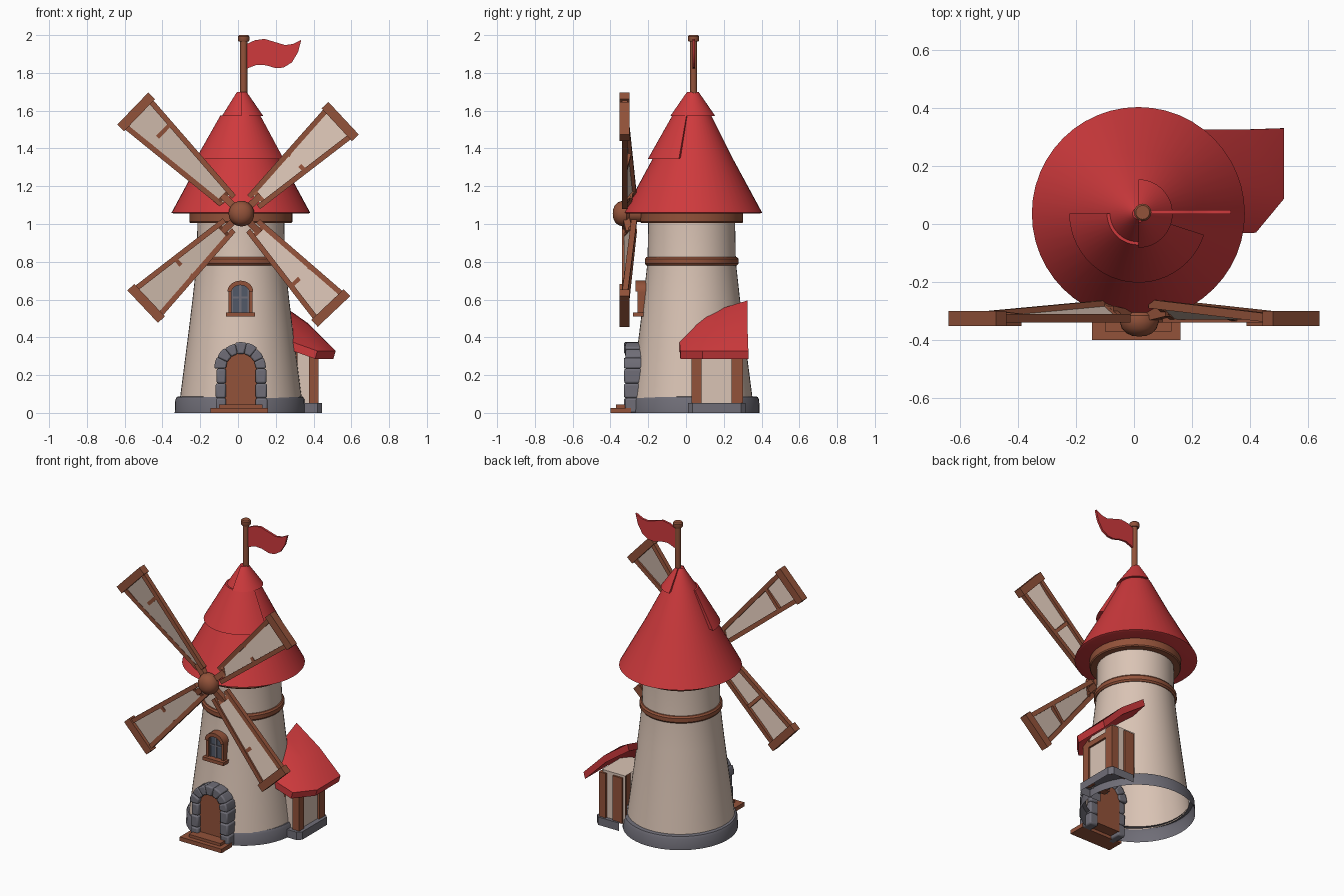
import bpy, bmesh, math, random
from mathutils import Vector as V

if "Cube" in bpy.data.objects:
    bpy.data.objects.remove(bpy.data.objects["Cube"])

random.seed(4)

def material(name, r, g, b):
    m = bpy.data.materials.new(name)
    m.diffuse_color = (r, g, b, 1)
    m.use_nodes = True
    m.node_tree.nodes["Principled BSDF"].inputs["Base Color"].default_value = m.diffuse_color
    return m

RED = material("roof red", 0.62, 0.042, 0.046)
WOOD = material("wood brown", 0.29, 0.085, 0.042)
CREAM = material("plaster cream", 0.70, 0.55, 0.46)
STONE = material("stone grey", 0.16, 0.155, 0.185)
PANE = material("window glass", 0.085, 0.10, 0.14)

def mesh(name, verts, faces, mat, bevel=0.0, angle=30):
    me = bpy.data.meshes.new(name)
    me.from_pydata([tuple(v) for v in verts], [], faces)
    bm = bmesh.new()
    bm.from_mesh(me)
    bmesh.ops.remove_doubles(bm, verts=bm.verts, dist=1e-5)
    bmesh.ops.recalc_face_normals(bm, faces=bm.faces)
    for f in bm.faces:
        f.smooth = True
    bm.to_mesh(me)
    bm.free()
    me.set_sharp_from_angle(angle=math.radians(angle))
    me.materials.append(mat)
    ob = bpy.data.objects.new(name, me)
    bpy.context.collection.objects.link(ob)
    if bevel:
        b = ob.modifiers.new("bevel", "BEVEL")
        b.width, b.segments = bevel, 2
    return ob

def lathe(name, prof, centre, mat, a0=0, a1=360, n=48):
    """Revolve (r, z) points round a vertical axis; part turns are capped."""
    full, k = a1 - a0 >= 360, len(prof)
    verts = []
    for i in range(n + 1):
        a = math.radians(a0 + (a1 - a0) * i / n)
        verts += [(centre[0] + r * math.cos(a), centre[1] + r * math.sin(a), z) for r, z in prof]
    loop = k - 1 if full else k
    faces = [(i * k + j, (i + 1) * k + j, (i + 1) * k + (j + 1) % k, i * k + (j + 1) % k)
             for i in range(n) for j in range(loop)]
    if not full:
        faces += [tuple(range(k)), tuple(range(n * k, n * k + k))]
    return mesh(name, verts, faces, mat)

def prism(name, outline, y0, y1, mat, bevel=0.0):
    """Extrude an (x, z) outline along y."""
    n = len(outline)
    verts = [(x, y0, z) for x, z in outline] + [(x, y1, z) for x, z in outline]
    faces = [tuple(range(n)), tuple(range(n, 2 * n))]
    faces += [(i, (i + 1) % n, n + (i + 1) % n, n + i) for i in range(n)]
    return mesh(name, verts, faces, mat, bevel)

def box(name, x0, x1, y0, y1, z0, z1, mat, bevel=0.0):
    return prism(name, [(x0, z0), (x1, z0), (x1, z1), (x0, z1)], y0, y1, mat, bevel)

def beam(name, p, q, side, depth, mat):
    """Bar from p to q; side and depth are half-extent vectors."""
    verts = [e + s * side + d * depth for e in (p, q) for s, d in ((-1, -1), (1, -1), (1, 1), (-1, 1))]
    faces = [(0, 1, 2, 3), (4, 5, 6, 7)] + [(i, (i + 1) % 4, 4 + (i + 1) % 4, 4 + i) for i in range(4)]
    return mesh(name, verts, faces, mat)

def arc(cx, cz, rx, rz, a0=0, a1=180, n=16):
    return [(cx + rx * math.cos(math.radians(a0 + (a1 - a0) * i / n)),
             cz + rz * math.sin(math.radians(a0 + (a1 - a0) * i / n))) for i in range(n + 1)]

# Tower shell, open underneath
C = (0.015, 0.03)
lathe("stone_footing", [(0.345, 0), (0.342, 0.07), (0.334, 0.085), (0.31, 0.088)], (0.01, 0.045), STONE)
lathe("tower_wall", [(0.322, 0.08), (0.30, 0.25), (0.278, 0.42), (0.256, 0.6), (0.234, 0.8),
                     (0.23, 1.0), (0.23, 1.05)], C, CREAM)
lathe("tower_band", [(0.225, 0.777), (0.24, 0.78), (0.248, 0.79), (0.248, 0.815), (0.24, 0.825),
                     (0.225, 0.828)], C, WOOD)
lathe("eave_ring", [(0.225, 1.005), (0.268, 1.005), (0.273, 1.012), (0.273, 1.06)], C, WOOD)

# Conical roof with two overlapping part layers
R = (0.015, 0.036)
lathe("roof_cone", [(0, 1.066), (0.355, 1.055), (0.367, 1.06), (0.21, 1.35), (0.095, 1.58),
                    (0.02, 1.70), (0, 1.70)], R, RED)
lathe("roof_lower_layer", [(0.19, 1.352), (0.238, 1.345), (0.108, 1.575), (0.08, 1.575)], R, RED, 180, 342, 24)
lathe("roof_upper_layer", [(0.07, 1.58), (0.118, 1.573), (0.03, 1.70), (0.01, 1.70)], R, RED, -90, 90, 24)

# Flagpole and flag
P = (0.03, 0.04)
lathe("flagpole", [(0, 1.66), (0.019, 1.66), (0.019, 1.97), (0, 1.97)], P, WOOD, n=16)
lathe("flagpole_cap", [(0, 1.965), (0.026, 1.965), (0.03, 1.972), (0.03, 1.993), (0.024, 2.0), (0, 2.0)], P, WOOD, n=16)
prism("flag", [(0.04, 1.95), (0.09, 1.973), (0.14, 1.98), (0.19, 1.965), (0.25, 1.947), (0.29, 1.953),
               (0.335, 1.975), (0.318, 1.91), (0.285, 1.855), (0.24, 1.828), (0.2, 1.825),
               (0.15, 1.84), (0.1, 1.843), (0.04, 1.82)], 0.034, 0.048, RED)

# Hub and axle
HUB = V((0.018, -0.325, 1.055))
def round_y(name, prof, n=24):
    ob = lathe(name, prof, (0, 0), WOOD, n=n)
    ob.rotation_euler = (math.pi / 2, 0, 0)
    ob.location = (HUB.x, 0, HUB.z)
round_y("axle", [(0, 0.20), (0.045, 0.20), (0.045, 0.34), (0, 0.34)])
round_y("hub", [(0, 0.30), (0.05, 0.30), (0.065, 0.315), (0.068, 0.335), (0.06, 0.36), (0.045, 0.376),
                (0.025, 0.385), (0, 0.388)])

# Four sails: the counter-clockwise rail leans back towards the hub
Y = V((0, 1, 0))
for i, (ang, length, cross) in enumerate(((43, 0.74, 0.40), (136, 0.80, 0.60),
                                          (223.3, 0.718, 0.42), (313.4, 0.713, 0.46))):
    a = math.radians(ang)
    U, T = V((math.cos(a), 0, math.sin(a))), V((-math.sin(a), 0, math.cos(a)))

    def at(u, side):
        t = (u - 0.09) / (length - 0.11)
        return HUB + u * U + side * (0.036 + 0.06 * t) * T + Y * (0.05 * (1 - t) if side > 0 else 0)

    n = f"sail_{i + 1}_"
    end = length - 0.02
    for side, nm in ((-1, "front_rail"), (1, "back_rail")):
        beam(n + nm, at(0.09, side), at(end, side), T * 0.014, Y * 0.015, WOOD)
    tip = HUB + U * (length - 0.025)
    beam(n + "end_bar", tip - T * 0.118, tip + T * 0.118, U * 0.025, Y * 0.026, WOOD)
    for u in (0.13, cross):
        beam(n + "crossbar", at(u, -1), at(u, 1), U * 0.011, Y * 0.012, WOOD)
    beam(n + "spoke", HUB, HUB + U * 0.14 + Y * 0.025, T * 0.018, Y * 0.018, WOOD)
    cloth = [at(0.11, -1), at(end, -1), at(end, 1), at(0.11, 1)]
    mesh(n + "cloth", [p + Y * d for d in (-0.004, 0.004) for p in cloth],
         [(0, 1, 2, 3), (4, 5, 6, 7)] + [(k, (k + 1) % 4, 4 + (k + 1) % 4, 4 + k) for k in range(4)], CREAM)

# Door with stone surround and steps
X = 0.015
prism("door", [(X - 0.085, 0.02), (X + 0.085, 0.02)] + arc(X, 0.235, 0.085, 0.085), -0.30, -0.22, WOOD)
for s in (-1, 1):
    for k in range(3):
        w = 0.14 + random.uniform(-0.012, 0.002)
        xs = sorted((X + s * 0.078, X + s * w))
        box("door_jamb_stone", *xs, -0.33 + random.uniform(0, 0.01), -0.22,
            0.078 * k, 0.078 * (k + 1), STONE, 0.01)
for k in range(7):
    a0, a1 = 180 * k / 7, 180 * (k + 1) / 7
    r = 0.14 + random.uniform(-0.008, 0.002)
    prism("door_arch_stone", arc(X, 0.235, 0.078, 0.078, a0, a1, 2) + arc(X, 0.235, r, r, a1, a0, 2),
          -0.33 + random.uniform(0, 0.01), -0.21, STONE, 0.008)
box("lower_step", -0.145, 0.16, -0.40, -0.29, 0.0, 0.027, WOOD)
box("upper_step", -0.10, 0.13, -0.37, -0.28, 0.027, 0.045, WOOD)

# Arched window
W = 0.0125
prism("window_pane", [(W - 0.055, 0.53), (W + 0.055, 0.53)] + arc(W, 0.635, 0.055, 0.045), -0.244, -0.21, PANE)
for s in (-1, 1):
    xs = sorted((W + s * 0.046, W + s * 0.064))
    box("window_jamb", *xs, -0.258, -0.21, 0.525, 0.655, WOOD)
    xs = sorted((W + s * 0.038, W + s * 0.046))
    box("window_casement", *xs, -0.25, -0.23, 0.53, 0.655, STONE)
prism("window_hood", arc(W, 0.642, 0.068, 0.058) + arc(W, 0.642, 0.046, 0.034, 180, 0), -0.268, -0.20, WOOD)
box("window_mullion", W - 0.006, W + 0.006, -0.25, -0.23, 0.53, 0.68, STONE)
box("window_transom", W - 0.046, W + 0.046, -0.249, -0.23, 0.606, 0.615, STONE)
box("window_sill", W - 0.077, W + 0.077, -0.28, -0.21, 0.51, 0.532, WOOD)

# Side annex: open-bottomed walls, footing, corner posts
def shell(name, x0, x1, y0, y1, z0, z1, mat, chamfer):
    pts = [(x0, y0), (x1 - chamfer, y0), (x1, y0 + chamfer), (x1, y1 - chamfer), (x1 - chamfer, y1), (x0, y1)]
    verts = [(x, y, z) for z in (z0, z1) for x, y in pts]
    mesh(name, verts, [(k, (k + 1) % 6, 6 + (k + 1) % 6, 6 + k) for k in range(5)] + [tuple(range(6, 12))], mat)
shell("annex_footing", 0.27, 0.445, 0.01, 0.315, 0.0, 0.052, STONE, 0.025)
shell("annex_wall", 0.24, 0.412, 0.045, 0.29, 0.045, 0.36, CREAM, 0.01)
for x0, x1, y0, y1 in ((0.375, 0.425, 0.03, 0.082), (0.375, 0.425, 0.24, 0.302),
                       (0.255, 0.325, 0.25, 0.302), (0.255, 0.315, 0.03, 0.08)):
    box("annex_post", x0, x1, y0, y1, 0.045, 0.345, WOOD)
box("annex_eave_beam", 0.385, 0.425, 0.03, 0.302, 0.285, 0.32, WOOD)

# Annex roof: hipped slab leaning on the tower
top = [(0.20, 0.325, 0.595), (0.37, 0.325, 0.475), (0.517, 0.33, 0.328), (0.517, 0.087, 0.328),
       (0.42, -0.03, 0.328), (0.26, -0.035, 0.385), (0.235, 0.09, 0.52), (0.21, 0.21, 0.56),
       (0.37, 0.15, 0.47)]
nv = 9
sides = [(0, 1, 8, 7), (1, 2, 3, 8), (3, 4, 8), (4, 5, 6, 8), (6, 7, 8)]
rim = [(k, (k + 1) % 8, nv + (k + 1) % 8, nv + k) for k in range(8)]
mesh("annex_roof", top + [(x - 0.012, y, z - 0.042) for x, y, z in top],
     sides + [tuple(nv + k for k in f) for f in sides] + rim, RED)
